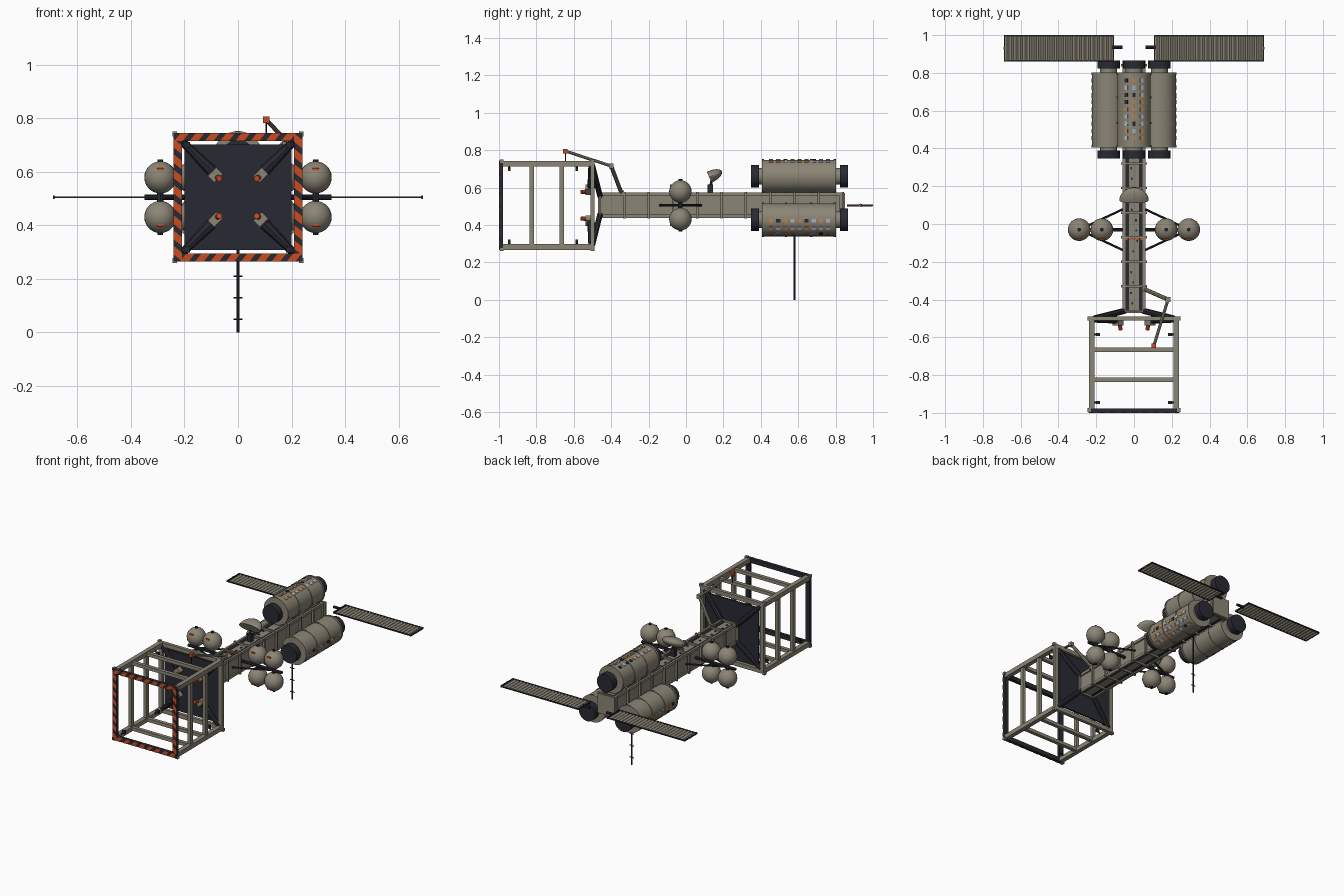
import bpy, bmesh, random
from math import radians, sin, cos, pi
from mathutils import Matrix, Vector

random.seed(4)
if "Cube" in bpy.data.objects:
    bpy.data.objects.remove(bpy.data.objects["Cube"])


def material(name, rgb):
    m = bpy.data.materials.new(name)
    m.use_nodes = True
    m.diffuse_color = (*rgb, 1)
    bsdf = m.node_tree.nodes["Principled BSDF"]
    bsdf.inputs["Base Color"].default_value = (*rgb, 1)
    bsdf.inputs["Roughness"].default_value = 0.7
    return m


HULL = material("hull tan", (0.26, 0.235, 0.18))
DARK = material("dark slate", (0.022, 0.023, 0.032))
ORANGE = material("warning orange", (0.6, 0.07, 0.015))
AMBER = material("window amber", (0.55, 0.23, 0.07))
PALE = material("window pale", (0.42, 0.45, 0.52))

parts = {}  # name -> (bmesh, material)
AXIS = 0.505  # height of the spine's centre line


def part(name, mat):
    return parts.setdefault(name, (bmesh.new(), mat))[0]


def box(name, mat, centre, size, rot=Matrix()):
    m = Matrix.Translation(centre) @ rot @ Matrix.Diagonal((*size, 1))
    bmesh.ops.create_cube(part(name, mat), size=1, matrix=m)


def rod(name, mat, a, b, r, sides=8, r2=None):
    a, b = Vector(a), Vector(b)
    turn = (b - a).to_track_quat("Z", "Y").to_matrix().to_4x4()
    bmesh.ops.create_cone(part(name, mat), cap_ends=True, segments=sides, radius1=r,
                          radius2=r if r2 is None else r2, depth=(b - a).length,
                          matrix=Matrix.Translation((a + b) / 2) @ turn)


def hoop(name, mat, y, half, w, depth):
    """Square frame around the centre line."""
    for s in (-1, 1):
        box(name, mat, (0, y, AXIS + s * (half - w / 2)), (2 * half, depth, w))
        box(name, mat, (s * (half - w / 2), y, AXIS), (w, depth, 2 * half - 2 * w))


SIGNS = [(sx, sz) for sx in (-1, 1) for sz in (-1, 1)]

# Spine: core, corner rails, ribs and dark service channels
box("spine_core", HULL, (0, 0.18, AXIS), (0.1, 1.3, 0.115))
for sx, sz in SIGNS:
    box("spine_rails", HULL, (sx * 0.053, 0.18, AXIS + sz * 0.059), (0.014, 1.31, 0.018))
    box("spine_channels", DARK, (sx * 0.036, 0.18, AXIS + sz * 0.058), (0.018, 1.29, 0.005))
for i in range(11):
    hoop("spine_ribs", HULL, -0.46 + i * 0.13, 0.07, 0.014, 0.012)
for i in range(14):
    box("spine_hatches", DARK, (random.uniform(-0.02, 0.02), -0.42 + i * 0.055, AXIS + 0.059),
        (0.008, 0.012, 0.005))
box("spine_end_block", HULL, (0, 0.835, AXIS), (0.12, 0.03, 0.13))
for x in (-0.04, -0.02, 0, 0.02, 0.04):
    for s in (-1, 1):
        box("spine_marks", ORANGE, (x, -0.08, AXIS + s * 0.06), (0.012, 0.012, 0.006))

# Cargo cage: long corner bars, hoops and rear bulkhead
for sx, sz in SIGNS:
    box("cage_corner_bars", HULL, (sx * 0.223, -0.735, AXIS + sz * 0.223), (0.03, 0.49, 0.03))
    for y in (-0.985, -0.5):
        box("cage_corner_caps", HULL, (sx * 0.236, y, AXIS + sz * 0.236), (0.018, 0.02, 0.018))
    for y in (-0.945, -0.585):
        box("cage_lamps", DARK, (sx * 0.19, y, AXIS + sz * 0.195), (0.022, 0.014, 0.022))
        rod("cage_lamps", DARK, (sx * 0.19, y, AXIS + sz * 0.195),
            (sx * 0.22, y, AXIS + sz * 0.22), 0.005)
    # Bulkhead braces on both faces, and docking sensors
    rod("bulkhead_braces", DARK, (sx * 0.21, -0.5, AXIS + sz * 0.21),
        (sx * 0.05, -0.46, AXIS + sz * 0.05), 0.016)
    rod("bulkhead_braces", DARK, (sx * 0.215, -0.51, AXIS + sz * 0.215),
        (sx * 0.1, -0.505, AXIS + sz * 0.1), 0.012, r2=0.022)
    turn = Matrix.Rotation(radians(45), 4, "Y")
    box("docking_sensors", HULL, (sx * 0.085, -0.52, AXIS + sz * 0.083), (0.035, 0.035, 0.045), turn)
    rod("sensor_tips", ORANGE, (sx * 0.075, -0.535, AXIS + sz * 0.073),
        (sx * 0.07, -0.562, AXIS + sz * 0.07), 0.011, 10)
for y in (-0.825, -0.665):
    hoop("cage_hoops", HULL, y, 0.232, 0.022, 0.024)
hoop("cage_rear_hoop", HULL, -0.5, 0.238, 0.028, 0.022)
box("bulkhead", DARK, (0, -0.495, AXIS), (0.4, 0.012, 0.395))

# Mouth of the cage with slanted warning stripes
hoop("cage_mouth", DARK, -0.988, 0.24, 0.03, 0.02)
bm = part("cage_mouth_stripes", ORANGE)
for q in range(4):
    turn = Matrix.Translation((0, 0, AXIS)) @ Matrix.Rotation(q * pi / 2, 4, "Y")
    for i in range(8):
        x = -0.238 + i * 0.057
        outline = [(x, 0.21), (x + 0.032, 0.21), (x + 0.056, 0.24), (x + 0.024, 0.24)]
        rings = [[bm.verts.new(turn @ Vector((px, y, pz))) for px, pz in outline]
                 for y in (-1, -0.9975)]
        bm.faces.new(rings[0])
        bm.faces.new(rings[1][::-1])
        for k in range(4):
            j = (k + 1) % 4
            bm.faces.new((rings[0][k], rings[1][k], rings[1][j], rings[0][j]))

# Three habitat modules around the spine
for k in range(3):
    a = radians(90 + 120 * k)
    out = Vector((cos(a), 0, sin(a)))
    c = Vector((0, 0, AXIS)) + out * 0.155

    def at(y):
        return c + Vector((0, y, 0))

    rod("habitat_hulls", HULL, at(0.415), at(0.8), 0.088, 32)
    for y in (0.412, 0.535, 0.67, 0.795):
        rod("habitat_bands", HULL, at(y - 0.006), at(y + 0.006), 0.0915, 32)
    for y0, y1 in ((0.348, 0.39), (0.823, 0.866)):
        rod("habitat_end_caps", DARK, at(y0), at(y1), 0.06, 24)
    rod("habitat_necks", HULL, at(0.37), at(0.84), 0.045, 16)
    for col in (-1, 0, 1):
        b = a + radians(27) * col
        d = Vector((cos(b), 0, sin(b)))
        for row in range(9):
            kind, mat = random.choice((("amber", AMBER), ("amber", AMBER),
                                       ("pale", PALE), ("dark", DARK)))
            box("windows_" + kind, mat, at(0.455 + row * 0.038) + d * 0.0885,
                (0.006, 0.022, 0.018), Matrix.Rotation(-b, 4, "Y"))

# Storage tanks on side booms
for sx in (-1, 1):
    rod("tank_booms", DARK, (sx * 0.04, -0.03, AXIS), (sx * 0.35, -0.03, AXIS), 0.01)
    for y in (-0.14, 0.08):
        rod("tank_braces", DARK, (sx * 0.055, y, AXIS), (sx * 0.29, -0.03, AXIS), 0.006)
    for x in (0.17, 0.29):
        for sz in (-1, 1):
            c = Vector((sx * x, -0.03, AXIS + sz * 0.074))
            bmesh.ops.create_uvsphere(part("tanks", HULL), u_segments=24, v_segments=14,
                                      radius=0.06, matrix=Matrix.Translation(c))
            rod("tank_valves", DARK, c + Vector((0, 0, sz * 0.055)),
                c + Vector((0, 0, sz * 0.067)), 0.01)
            rod("tank_valves", DARK, c, (c.x, c.y, AXIS), 0.012)
            box("tank_labels", ORANGE, c + Vector((0, -0.05, sz * 0.031)), (0.024, 0.01, 0.01))

# Folded radiator wings with dark edge rails
for sx in (-1, 1):
    bm = part("radiator_wings", HULL)
    steps = 48
    pairs = [[bm.verts.new((sx * (0.11 + 0.575 * i / steps), y, AXIS + (0.004 if i % 2 else -0.004)))
              for y in (0.864, 0.997)] for i in range(steps + 1)]
    for p, q in zip(pairs, pairs[1:]):
        bm.faces.new((p[0], q[0], q[1], p[1]) if sx > 0 else (p[1], q[1], q[0], p[0]))
    for y in (0.865, 0.996):
        box("radiator_rails", DARK, (sx * 0.3975, y, AXIS), (0.58, 0.008, 0.007))
    for x in (0.109, 0.686):
        box("radiator_rails", DARK, (sx * x, 0.93, AXIS), (0.006, 0.136, 0.011))
    rod("radiator_hinges", DARK, (sx * 0.062, 0.935, AXIS), (sx * 0.115, 0.935, AXIS), 0.009)
    box("wing_tip_lights", ORANGE, (sx * 0.688, 0.93, AXIS), (0.006, 0.012, 0.012))

# Manipulator arm
shoulder, elbow, tip = (0.055, -0.345, 0.57), (0.18, -0.4, 0.715), (0.105, -0.645, 0.795)
rod("arm_links", HULL, shoulder, elbow, 0.011)
rod("arm_links", HULL, elbow, tip, 0.008)
for p in (shoulder, elbow):
    box("arm_joints", HULL, p, (0.026, 0.026, 0.026))
box("arm_gripper", ORANGE, tip, (0.024, 0.024, 0.024))
rod("arm_probe", DARK, tip, (0.105, -0.645, 0.735), 0.003)

# Half-shell dish on its pedestal
box("dish_pedestal", DARK, (0, 0.13, 0.59), (0.03, 0.03, 0.05))
rod("dish_feed", DARK, (0, 0.13, 0.6), (0, 0.14, 0.65), 0.007)
bm = part("dish", HULL)
bmesh.ops.create_uvsphere(bm, u_segments=24, v_segments=12, radius=1)
bmesh.ops.bisect_plane(bm, geom=bm.verts[:] + bm.edges[:] + bm.faces[:], dist=0.0001,
                       plane_co=(0, 0, 0), plane_no=(0, -1, 0), clear_outer=True)
bmesh.ops.holes_fill(bm, edges=[e for e in bm.edges if e.is_boundary])
bm.transform(Matrix.Translation((0, 0.124, 0.655)) @ Matrix.Rotation(radians(25), 4, "X")
             @ Matrix.Diagonal((0.078, 0.075, 0.032, 1)))

# Hanging antenna mast
rod("antenna_mast", DARK, (0, 0.58, 0), (0, 0.58, 0.46), 0.005)
for z in (0.05, 0.13, 0.21):
    rod("antenna_crossbars", DARK, (-0.016, 0.58, z), (0.016, 0.58, z), 0.003)

# Turn every part into an object
SMOOTH = ("habitat_hulls", "habitat_bands", "habitat_end_caps", "habitat_necks", "tanks", "dish")
for name, (bm, mat) in parts.items():
    mesh = bpy.data.meshes.new(name)
    if name != "radiator_wings":
        bmesh.ops.recalc_face_normals(bm, faces=bm.faces)
    bm.to_mesh(mesh)
    bm.free()
    mesh.materials.append(mat)
    obj = bpy.data.objects.new(name, mesh)
    bpy.context.collection.objects.link(obj)
    if name in SMOOTH:
        bpy.ops.object.select_all(action="DESELECT")
        obj.select_set(True)
        bpy.context.view_layer.objects.active = obj
        bpy.ops.object.shade_smooth_by_angle(angle=radians(35))
